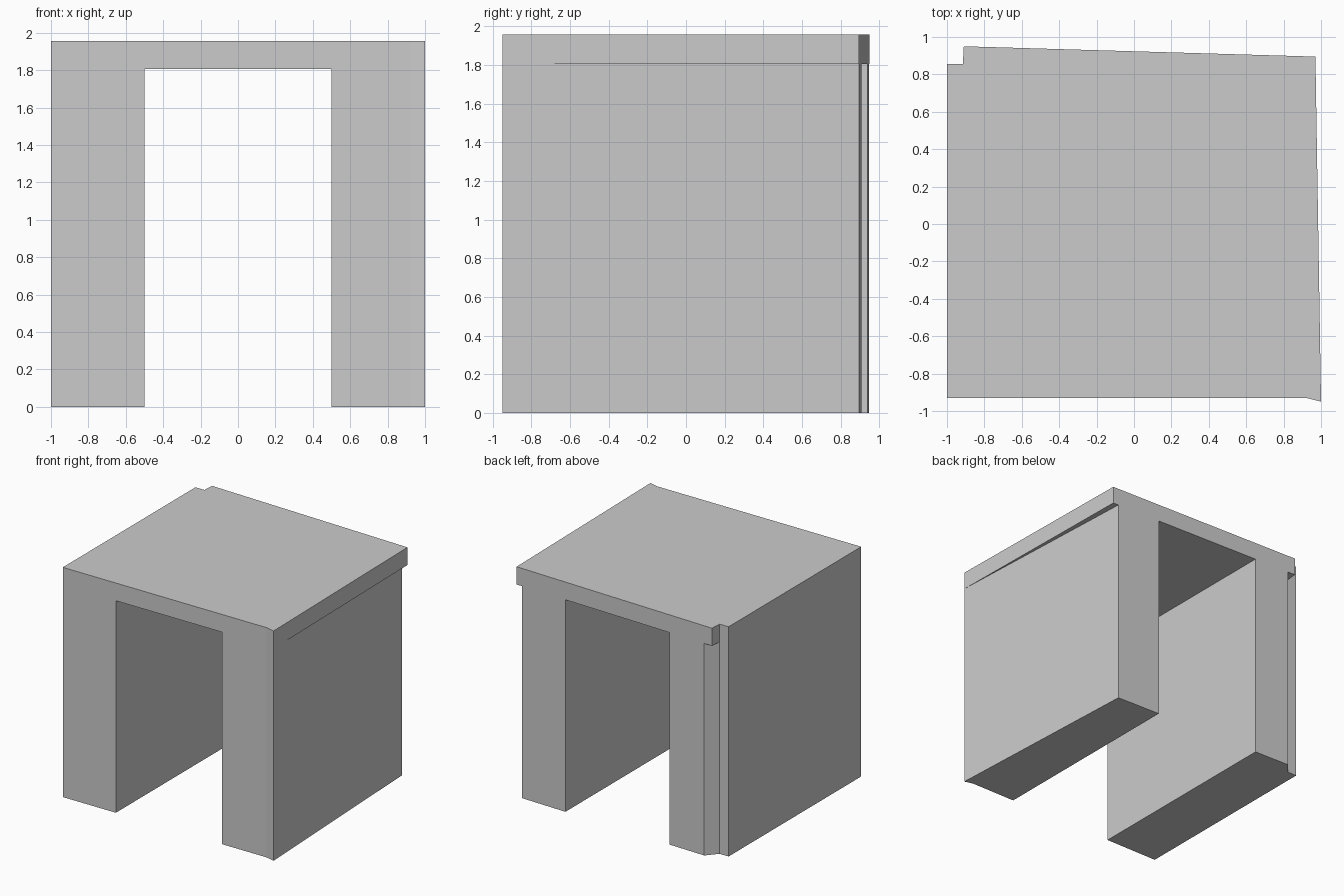
import bpy
import bmesh

if "Cube" in bpy.data.objects:
    bpy.data.objects.remove(bpy.data.objects["Cube"])


def prism(name, outline, z0, z1):
    """Upright prism over a counter-clockwise floor-plan outline."""
    bm = bmesh.new()
    base = bm.faces.new([bm.verts.new((x, y, z0)) for x, y in outline])
    result = bmesh.ops.extrude_face_region(bm, geom=[base], use_keep_orig=True)
    for v in result["geom"]:
        if isinstance(v, bmesh.types.BMVert):
            v.co.z = z1
    bmesh.ops.recalc_face_normals(bm, faces=bm.faces)
    mesh = bpy.data.meshes.new(name)
    bm.to_mesh(mesh)
    bm.free()
    obj = bpy.data.objects.new(name, mesh)
    bpy.context.collection.objects.link(obj)
    return obj


def back_y(x):
    """Slanted line of the back wall."""
    return 0.95 - (x + 0.91) * 0.055 / 1.88


TOP, CEILING = 1.957, 1.806
FRONT, GAP = -0.93, 0.5
front_corner = [(0.92, FRONT), (1, -0.95)]
back_notch = [(-0.915, 0.855), (-1, 0.855)]

# Roof slab with its uneven outline
prism("roof_slab",
      [(-1, FRONT)] + front_corner
      + [(0.97, back_y(0.97)), (-0.91, back_y(-0.91))] + back_notch,
      CEILING, TOP)

# Right wall, its outer face drawing in towards the back
prism("right_wall",
      [(GAP, FRONT)] + front_corner
      + [(0.917, back_y(0.917)), (GAP, back_y(GAP))],
      0, CEILING)

# Left wall with a chamfer leading into the back notch
prism("left_wall",
      [(-1, FRONT), (-GAP, FRONT), (-GAP, back_y(-GAP)),
       (-0.835, back_y(-0.835))] + back_notch,
      0, CEILING)
